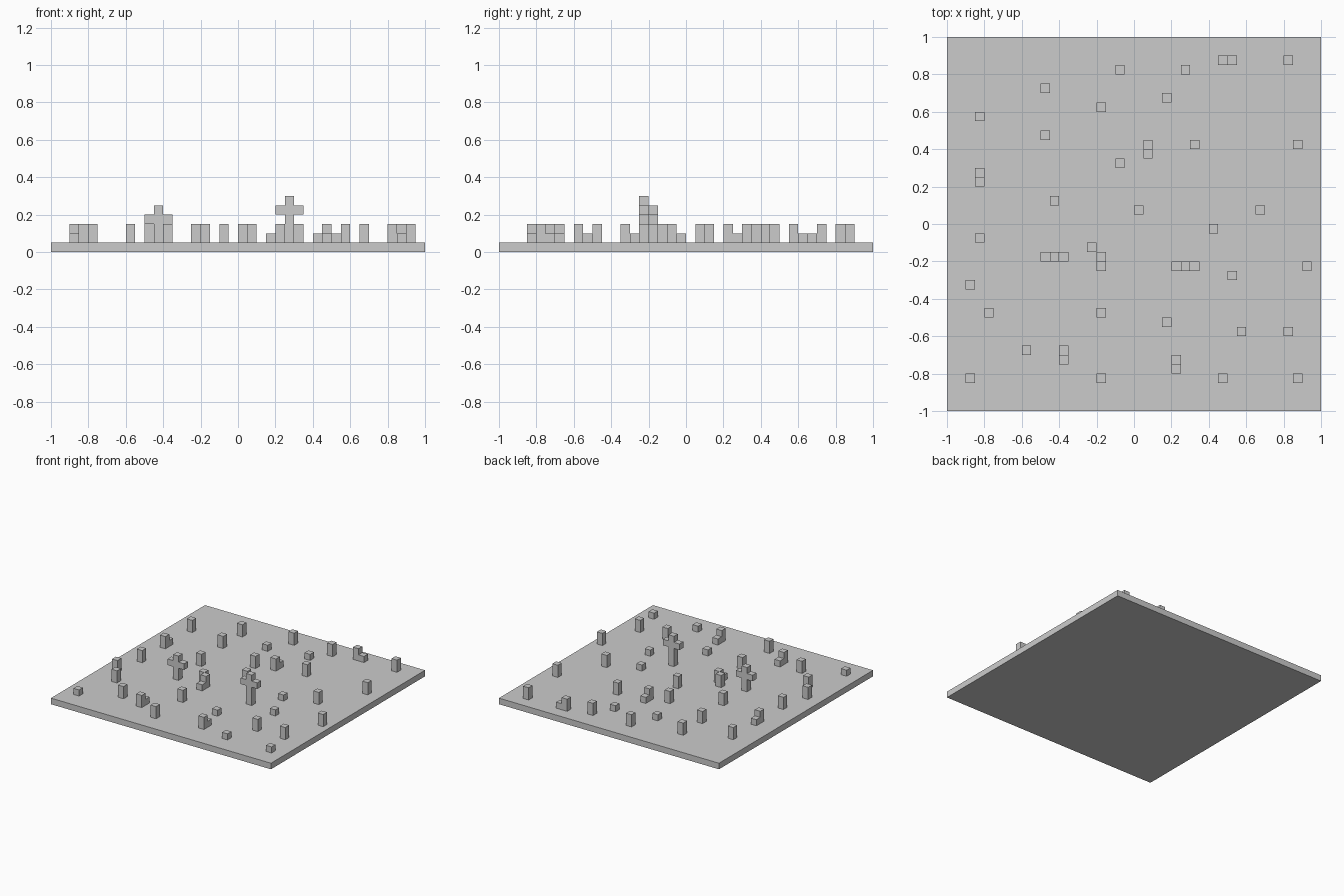
import bpy, bmesh
from math import radians

if "Cube" in bpy.data.objects:
    bpy.data.objects.remove(bpy.data.objects["Cube"])

U = 0.05  # one voxel


def profile_mesh(name, pts):
    """Upright profile (x, z in voxels) extruded one voxel deep along y."""
    bm = bmesh.new()
    face = bm.faces.new([bm.verts.new((x * U, -U / 2, z * U)) for x, z in pts])
    out = bmesh.ops.extrude_face_region(bm, geom=[face])
    moved = [g for g in out["geom"] if isinstance(g, bmesh.types.BMVert)]
    bmesh.ops.translate(bm, verts=moved, vec=(0, U, 0))
    bmesh.ops.recalc_face_normals(bm, faces=bm.faces)
    mesh = bpy.data.meshes.new(name)
    bm.to_mesh(mesh)
    bm.free()
    return mesh


def place(name, mesh, i, j, angle=0):
    """Stand a part on the slab in grid cell (i, j)."""
    ob = bpy.data.objects.new(name, mesh)
    ob.location = ((i + 0.5) * U, (j + 0.5) * U, U)
    ob.rotation_euler.z = radians(angle)
    bpy.context.collection.objects.link(ob)


def cross_profile(arm, top):
    """Cross with arms one voxel high starting at height arm."""
    right = [(.5, 0), (.5, arm), (1.5, arm), (1.5, arm + 1), (.5, arm + 1), (.5, top)]
    return right + [(-x, z) for x, z in reversed(right)]


# Ground slab
bpy.ops.mesh.primitive_cube_add(size=1, location=(0, 0, U / 2))
slab = bpy.context.object
slab.name = "ground_slab"
slab.scale = (2, 2, U)

# Two-voxel posts
post = profile_mesh("post", [(-.5, 0), (.5, 0), (.5, 2), (-.5, 2)])
for i, j in [(-2, 16), (5, 16), (16, 17), (-10, 14), (-17, 11), (-10, 9), (6, 8),
             (17, 8), (-2, 6), (-9, 2), (0, 1), (13, 1), (-17, -2), (-5, -3),
             (18, -5), (-18, -7), (-16, -10), (-4, -10), (11, -12), (16, -12),
             (-12, -14), (-4, -17)]:
    place("post", post, i, j)

# Single-voxel stubs
stub = profile_mesh("stub", [(-.5, 0), (.5, 0), (.5, 1), (-.5, 1)])
for i, j in [(-4, 12), (3, 13), (8, -1), (10, -6), (3, -11), (-18, -17),
             (9, -17), (17, -17)]:
    place("stub", stub, i, j)

# Posts with a low step on one side (cell, direction of step)
step = profile_mesh("stepped_post",
                    [(-.5, 0), (1.5, 0), (1.5, 1), (.5, 1), (.5, 2), (-.5, 2)])
for i, j, angle in [(9, 17, 0), (1, 7, 90), (-17, 4, 90), (-4, -4, -90),
                    (-8, -15, 90), (4, -16, 90)]:
    place("stepped_post", step, i, j, angle)

# Two crosses
place("small_cross", profile_mesh("small_cross", cross_profile(2, 4)), -9, -4)
place("large_cross", profile_mesh("large_cross", cross_profile(3, 5)), 5, -5)
